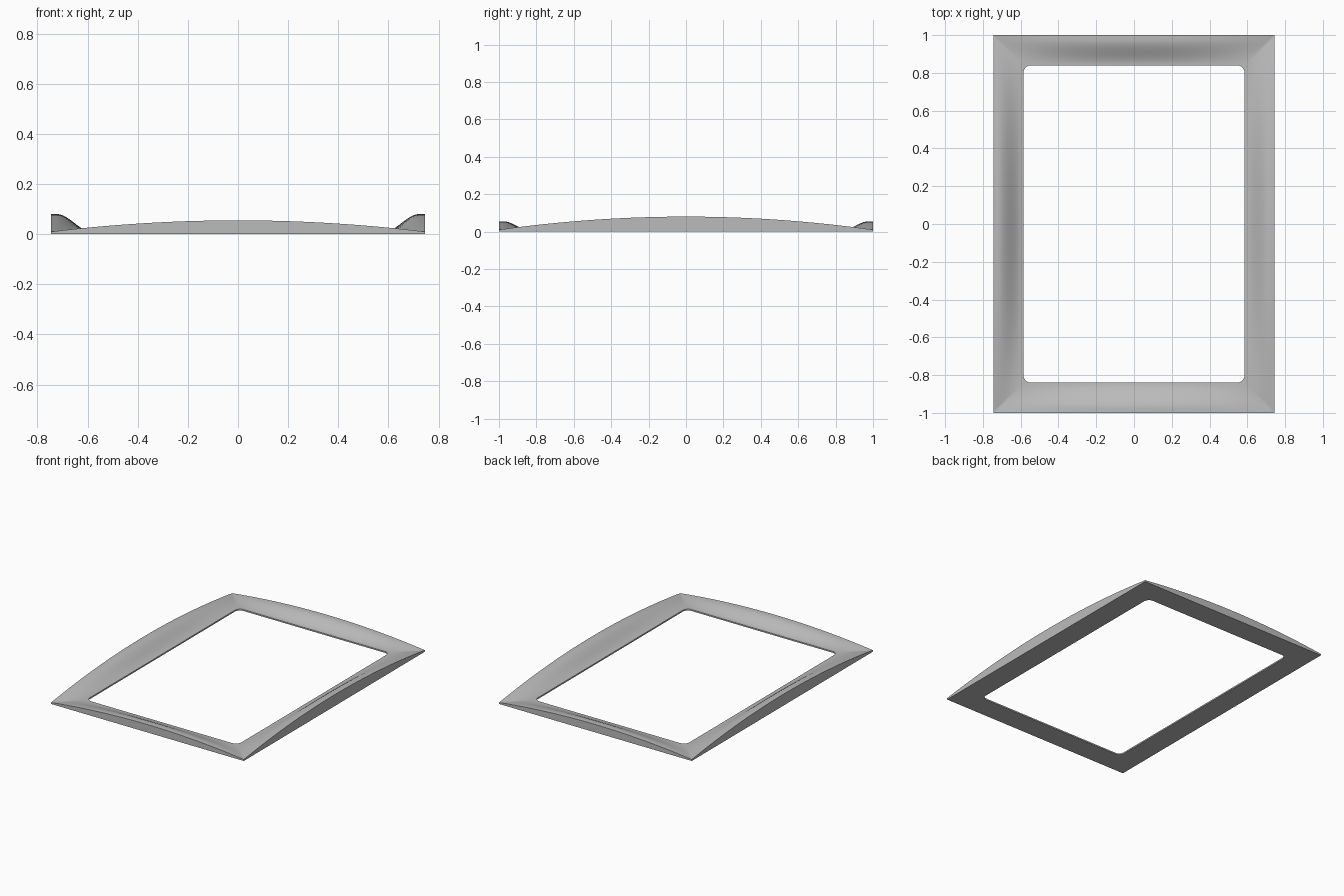
import bpy
import bmesh
from math import sin, cos, pi
from mathutils import Vector

cube = bpy.data.objects.get("Cube")
if cube:
    bpy.data.objects.remove(cube)

OUTER = Vector((0.745, 1.0))    # half size of the outer rectangle
INNER = Vector((0.585, 0.84))   # half size of the opening
RADIUS = 0.04                   # corner rounding of the opening
EDGE = 0.01                     # thickness at the corners and the opening
STEPS, ARC, RINGS = 40, 5, 16


def side_points(half_len):
    """Pairs (u, inset point) along one side: straight run plus half of each corner."""
    flat = half_len - RADIUS
    end = flat / half_len
    run = [(end * (2 * i / STEPS - 1), 0.0) for i in range(STEPS + 1)]
    pts = [(u, u * half_len, 0.0) for u, _ in run]
    corner = []
    for i in range(1, ARC + 1):
        a = pi / 4 * i / ARC
        corner.append((end + (1 - end) * i / ARC, flat + RADIUS * sin(a), RADIUS * (1 - cos(a))))
    left = [(-u, -x, drop) for u, x, drop in reversed(corner)]
    # the last point is the next side's first
    return (left + pts + corner)[:-1]


def crown(d):
    """Cross-section: flat at the rim, easing down towards the opening."""
    t = min(max((d - 0.15) / 0.85, 0), 1)
    return 1 - t * t * (3 - 2 * t)


# Sections around the frame: outer point, inner point, rim height
sections = []
for k in range(4):
    along, away = (0, 1) if k % 2 == 0 else (1, 0)
    peak = 0.055 if k % 2 == 0 else 0.08
    turn = [(1, -1), (1, 1), (-1, 1), (-1, -1)][k]   # signs (along, away)
    flip = {0: (1, -1), 1: (1, 1), 2: (-1, 1), 3: (-1, -1)}[k]
    for u, x, drop in side_points(INNER[along]):
        o, i = Vector((0, 0)), Vector((0, 0))
        o[along], o[away] = flip[0] * u * OUTER[along], flip[1] * OUTER[away]
        i[along], i[away] = flip[0] * x, flip[1] * (INNER[away] - drop)
        sections.append((o, i, EDGE + (peak - EDGE) * (1 - u * u)))

bm = bmesh.new()
loops = []
for o, i, height in sections:
    loop = [bm.verts.new((o.x, o.y, 0))]
    for j in range(RINGS + 1):
        d = j / RINGS
        p = o.lerp(i, d)
        loop.append(bm.verts.new((p.x, p.y, EDGE + (height - EDGE) * crown(d))))
    loop.append(bm.verts.new((i.x, i.y, 0)))
    loops.append(loop)

# Skin neighbouring sections: outer wall, curved top, opening wall, flat underside
for a, b in zip(loops, loops[1:] + loops[:1]):
    for j in range(len(a)):
        n = (j + 1) % len(a)
        bm.faces.new((a[j], b[j], b[n], a[n]))
bmesh.ops.recalc_face_normals(bm, faces=bm.faces)

mesh = bpy.data.meshes.new("curved_frame")
bm.to_mesh(mesh)
bm.free()
frame = bpy.data.objects.new("curved_frame", mesh)
bpy.context.collection.objects.link(frame)

# Plain grey finish
grey = bpy.data.materials.new("plain_grey")
grey.use_nodes = True
colour = (0.5, 0.5, 0.5, 1)
grey.diffuse_color = colour
grey.node_tree.nodes["Principled BSDF"].inputs["Base Color"].default_value = colour
mesh.materials.append(grey)

bpy.context.view_layer.objects.active = frame
frame.select_set(True)
bpy.ops.object.shade_smooth_by_angle(angle=pi / 6)
